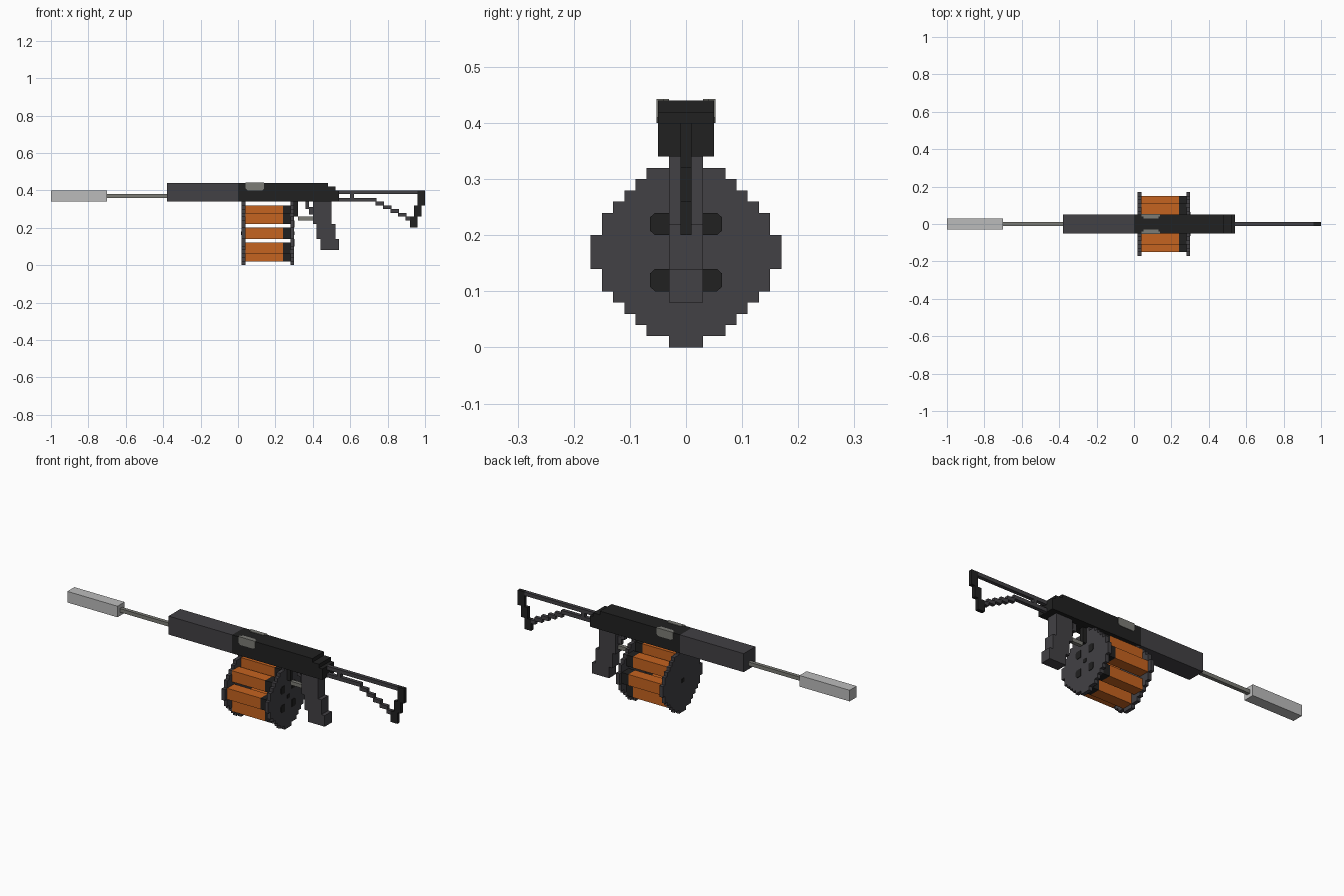
import bpy
import bmesh

cube = bpy.data.objects.get("Cube")
if cube:
    bpy.data.objects.remove(cube, do_unlink=True)


def material(name, r, g, b):
    m = bpy.data.materials.new(name)
    m.use_nodes = True
    m.diffuse_color = (r, g, b, 1)
    m.node_tree.nodes["Principled BSDF"].inputs["Base Color"].default_value = (r, g, b, 1)
    return m


black = material("black", 0.015, 0.015, 0.015)
charcoal = material("charcoal", 0.054, 0.052, 0.058)
orange = material("orange", 0.56, 0.125, 0.014)
silver = material("silver", 0.5, 0.5, 0.5)
steel = material("steel grey", 0.2, 0.2, 0.18)


def prism(name, outline, axis, low, high, mat):
    """Extrude a flat outline along x (outline in y, z) or y (outline in x, z)."""
    bm = bmesh.new()
    place = (lambda a, b: (low, a, b)) if axis == "x" else (lambda a, b: (a, low, b))
    face = bm.faces.new([bm.verts.new(place(a, b)) for a, b in outline])
    grown = bmesh.ops.extrude_face_region(bm, geom=[face])
    shift = (high - low, 0, 0) if axis == "x" else (0, high - low, 0)
    moved = [v for v in grown["geom"] if isinstance(v, bmesh.types.BMVert)]
    bmesh.ops.translate(bm, verts=moved, vec=shift)
    bmesh.ops.recalc_face_normals(bm, faces=bm.faces)
    mesh = bpy.data.meshes.new(name)
    bm.to_mesh(mesh)
    bm.free()
    mesh.materials.append(mat)
    obj = bpy.data.objects.new(name, mesh)
    bpy.context.collection.objects.link(obj)
    return obj


def box(name, x, y, z, mat):
    outline = [(x[0], z[0]), (x[1], z[0]), (x[1], z[1]), (x[0], z[1])]
    return prism(name, outline, "y", y[0], y[1], mat)


def slab(name, x, z, half, mat):
    return box(name, x, (-half, half), z, mat)


# Muzzle, barrel and handguard
slab("suppressor", (-1, -0.7), (0.34, 0.4), 0.03, silver)
slab("barrel", (-0.7, -0.38), (0.36, 0.38), 0.01, steel)
slab("handguard", (-0.38, 0), (0.34, 0.44), 0.05, charcoal)

# Receiver with a stepped rear end
prism("receiver", [(0, 0.34), (0.54, 0.34), (0.54, 0.4), (0.52, 0.4), (0.52, 0.42),
                   (0.48, 0.42), (0.48, 0.44), (0, 0.44)], "y", -0.05, 0.05, black)

# Ejection ports wrapping the upper edges
for side, s in (("left", 1), ("right", -1)):
    prism("port_side_" + side, [(0.05, 0.4), (0.13, 0.4), (0.14, 0.41), (0.14, 0.44),
                                (0.04, 0.44), (0.04, 0.41)], "y", s * 0.05, s * 0.053, steel)
    box("port_top_" + side, (0.04, 0.14), (s * 0.04, s * 0.053), (0.44, 0.443), steel)
    box("port_top_inner_" + side, (0.05, 0.13), (s * 0.03, s * 0.04), (0.44, 0.443), steel)

# Drum end plates: half width of each row, bottom to middle
CENTRE = 0.17
STEP = 0.02
rows = [0.03, 0.07, 0.09, 0.11, 0.13, 0.15, 0.15, 0.17]
rows += [0.17] + rows[::-1]
half_outline = []
for i, w in enumerate(rows):
    if i and rows[i - 1] == w:
        half_outline.pop()
    else:
        half_outline.append((w, i * STEP))
    half_outline.append((w, (i + 1) * STEP))
# Seventeen rows span the full height of the plate
scale = 2 * CENTRE / (len(rows) * STEP)
half_outline = [(y, z * scale) for y, z in half_outline]
plate = half_outline + [(-y, z) for y, z in reversed(half_outline)]
for name, x in (("front", 0.02), ("rear", 0.28)):
    prism("drum_plate_" + name, plate, "x", x, x + STEP, charcoal)

# Eight shells around the drum, each with a dark base
for i in range(3):
    for j in range(3):
        if i == 1 and j == 1:
            continue
        reach = 0.12 if 1 in (i, j) else 0.08
        y, z = (i - 1) * reach, CENTRE + (j - 1) * reach
        if 1 in (i, j):
            reach = 0.12
        ys, zs = (y - 0.03, y + 0.03), (z - 0.03, z + 0.03)
        box(f"shell_{i}{j}", (0.04, 0.24), ys, zs, orange)
        box(f"shell_base_{i}{j}", (0.24, 0.28), ys, zs, black)

# Dark marks on the drum plates
for name, x in (("front", 0.017), ("rear", 0.3)):
    box("drum_hub_" + name, (x, x + 0.003), (-0.01, 0.01), (0.16, 0.18), black)
for sy in (-1, 1):
    for sz in (-1, 1):
        mark = [(0.03, 0.03), (0.055, 0.03), (0.064, 0.038), (0.064, 0.062),
                (0.055, 0.07), (0.03, 0.07)]
        prism("drum_mark", [(sy * a, CENTRE + sz * b) for a, b in mark],
              "x", 0.3, 0.303, black)

# Trigger group
slab("guard_post", (0.3, 0.32), (0.26, 0.34), 0.01, black)
slab("guard_bar", (0.32, 0.4), (0.24, 0.26), 0.01, steel)
slab("trigger_upper", (0.36, 0.38), (0.3, 0.34), 0.01, charcoal)
slab("trigger_lower", (0.38, 0.4), (0.27, 0.31), 0.01, charcoal)

# Pistol grip, stepping backward as it goes down
prism("grip", [(0.4, 0.34), (0.4, 0.22), (0.42, 0.22), (0.42, 0.14), (0.44, 0.14),
               (0.44, 0.08), (0.54, 0.08), (0.54, 0.14), (0.52, 0.14), (0.52, 0.22),
               (0.5, 0.22), (0.5, 0.34)], "y", -0.03, 0.03, charcoal)

# Skeleton stock
slab("stock_upper_bar", (0.54, 0.96), (0.38, 0.4), 0.01, charcoal)
slab("stock_lower_bar", (0.54, 0.74), (0.34, 0.36), 0.01, charcoal)
slab("stock_link", (0.6, 0.62), (0.36, 0.38), 0.01, charcoal)
for i in range(5):
    x, z = 0.74 + 0.04 * i, 0.32 - STEP * i
    slab(f"stock_step_{i}", (x - 0.005, min(x + 0.04, 0.92)), (z, z + STEP), 0.01, charcoal)

# Stock butt in three staggered blocks
for i, (low, high) in enumerate(((0.32, 0.4), (0.26, 0.32), (0.2, 0.26))):
    x = 0.96 - STEP * i
    slab(f"stock_butt_{i}", (x, x + 0.04), (low, high), 0.01, black)
